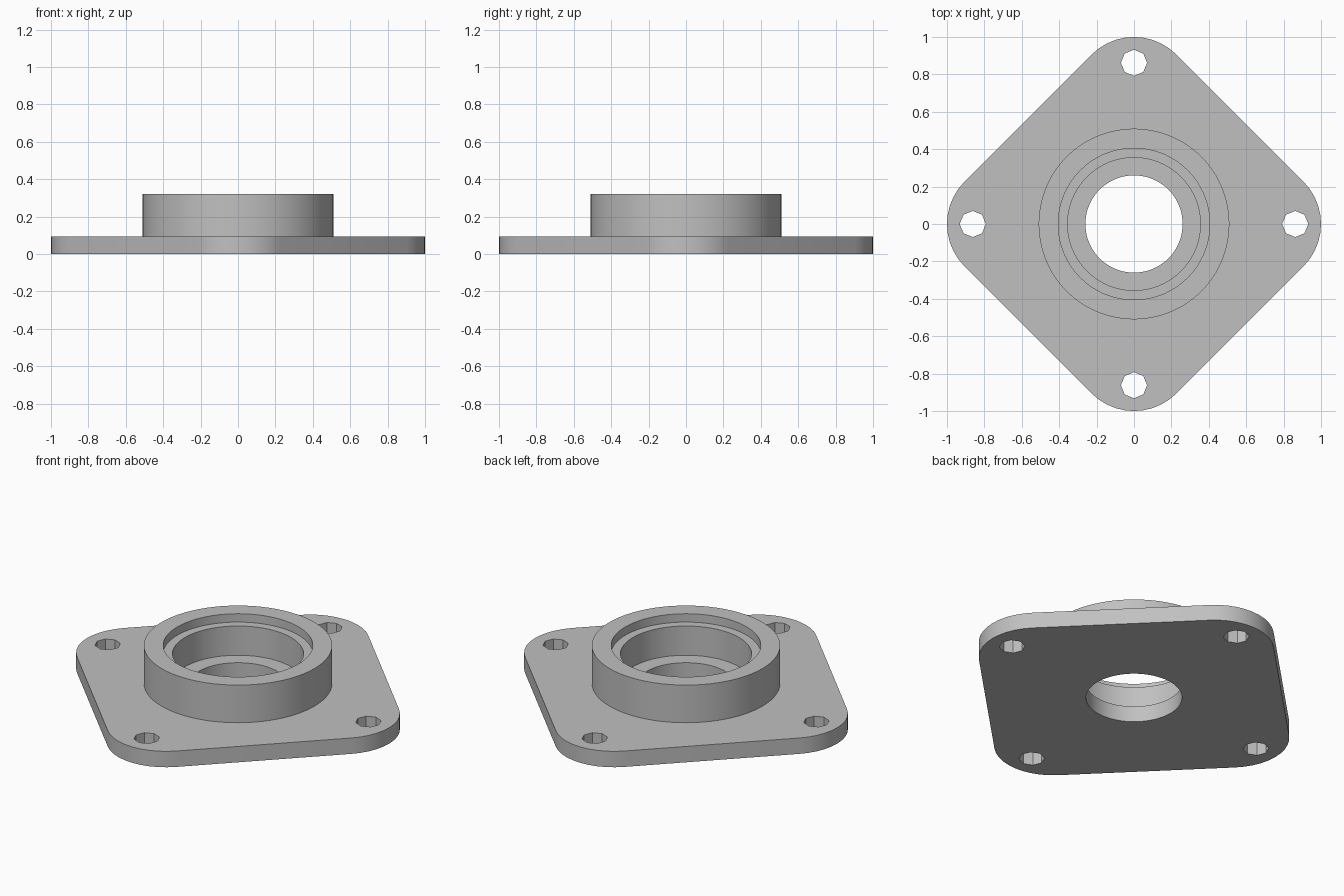
import bpy, bmesh
from math import sin, cos, pi, radians

if "Cube" in bpy.data.objects:
    bpy.data.objects.remove(bpy.data.objects["Cube"])

PLATE_TOP = 0.095
CORNER_R = 0.32
HOLE_R, HOLE_POS = 0.07, 0.862
SIDES = 72

grey = bpy.data.materials.new("cast grey")
grey.use_nodes = True
colour = (0.53, 0.53, 0.53, 1)
grey.diffuse_color = colour
grey.node_tree.nodes["Principled BSDF"].inputs["Base Color"].default_value = colour

bm = bmesh.new()


def loop(points, z):
    """Closed ring of vertices and edges at height z."""
    verts = [bm.verts.new((x, y, z)) for x, y in points]
    for a, b in zip(verts, verts[1:] + verts[:1]):
        bm.edges.new((a, b))
    return verts


def bridge(lower, upper):
    """Wall of quads between two matching rings."""
    n = len(lower)
    for i in range(n):
        j = (i + 1) % n
        bm.faces.new((lower[i], lower[j], upper[j], upper[i]))


def circle(radius, sides, cx=0, cy=0):
    return [(cx + radius * cos(2 * pi * i / sides), cy + radius * sin(2 * pi * i / sides))
            for i in range(sides)]


def rounded_diamond(steps=10):
    """Square standing on its corner, each corner an arc."""
    pts = []
    for k in range(4):
        mid = k * pi / 2
        for i in range(steps + 1):
            a = mid - pi / 4 + i * pi / 2 / steps
            pts.append(((1 - CORNER_R) * cos(mid) + CORNER_R * cos(a),
                        (1 - CORNER_R) * sin(mid) + CORNER_R * sin(a)))
    return pts


def fill(rings):
    """Flat face bounded by the first ring, pierced by the others."""
    edges = [bm.edges.get((a, b)) for r in rings for a, b in zip(r, r[1:] + r[:1])]
    bmesh.ops.triangle_fill(bm, use_beauty=True, use_dissolve=False, edges=edges)


# Hub: stepped ring turned about z, from its outer foot to the bore's lower rim
profile = [(0.51, PLATE_TOP), (0.51, 0.32), (0.405, 0.32), (0.405, 0.27),
           (0.355, 0.27), (0.355, PLATE_TOP), (0.26, PLATE_TOP), (0.26, 0)]
hub = [loop(circle(r, SIDES), z) for r, z in profile]

# Plate outline and four eight-sided bolt holes, bottom and top
outlines = [rounded_diamond()]
for k in range(4):
    a = k * pi / 2
    outlines.append(circle(HOLE_R, 8, HOLE_POS * cos(a), HOLE_POS * sin(a)))
bottom = [loop(o, 0) for o in outlines]
top = [loop(o, PLATE_TOP) for o in outlines]

fill(bottom + [hub[-1]])
fill(top + [hub[0]])
for lower, upper in zip(bottom, top):
    bridge(lower, upper)
for lower, upper in zip(hub, hub[1:]):
    bridge(lower, upper)

bmesh.ops.recalc_face_normals(bm, faces=bm.faces)
mesh = bpy.data.meshes.new("flange_housing")
bm.to_mesh(mesh)
bm.free()
mesh.materials.append(grey)
flange = bpy.data.objects.new("flange_housing", mesh)
bpy.context.collection.objects.link(flange)

# Smooth round walls, keep rims crisp
bpy.ops.object.select_all(action='DESELECT')
flange.select_set(True)
bpy.context.view_layer.objects.active = flange
bpy.ops.object.shade_smooth_by_angle(angle=radians(30))
